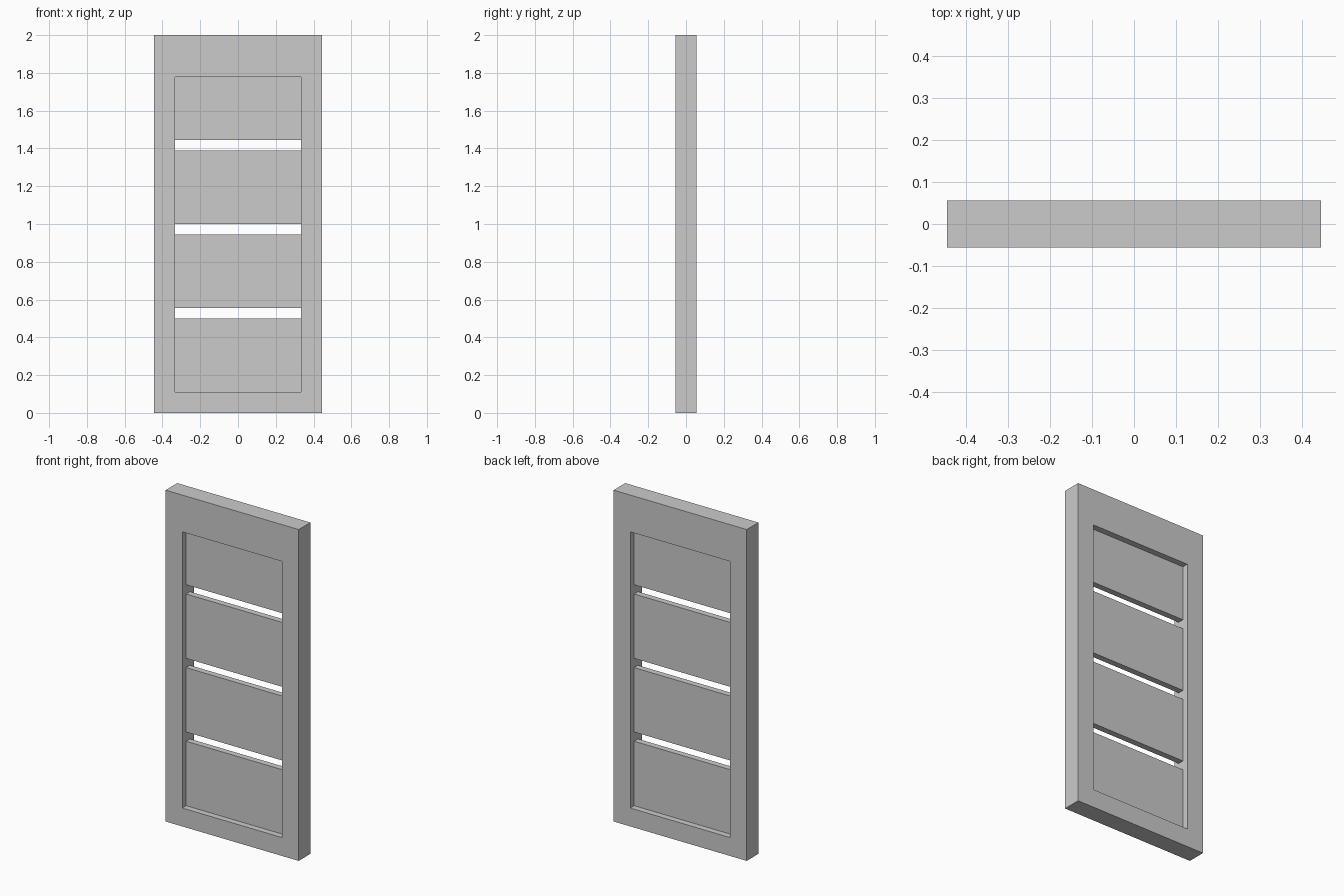
import bpy
import bmesh

if "Cube" in bpy.data.objects:
    bpy.data.objects.remove(bpy.data.objects["Cube"])

U = 1 / 18                      # the door sits on a grid of 36 units in height
HALF_W, HEIGHT, HALF_D = 8 * U, 36 * U, U
OPEN_X, OPEN_Z0, OPEN_Z1 = 6 * U, 2 * U, 32 * U
PANEL_T = 2 * U / 3


def finish(bm, name):
    bmesh.ops.recalc_face_normals(bm, faces=bm.faces)
    mesh = bpy.data.meshes.new(name)
    bm.to_mesh(mesh)
    bm.free()
    obj = bpy.data.objects.new(name, mesh)
    bpy.context.collection.objects.link(obj)
    return obj


def rectangle(bm, half_x, z0, z1, y):
    return [bm.verts.new((x, y, z)) for x, z in
            ((-half_x, z0), (half_x, z0), (half_x, z1), (-half_x, z1))]


def extrude_depth(bm, depth):
    geom = bmesh.ops.extrude_face_region(bm, geom=bm.faces[:], use_keep_orig=True)["geom"]
    moved = [v for v in geom if isinstance(v, bmesh.types.BMVert)]
    bmesh.ops.translate(bm, verts=moved, vec=(0, depth, 0))


# Frame: one flat ring pushed through the door thickness
bm = bmesh.new()
outer = rectangle(bm, HALF_W, 0, HEIGHT, -HALF_D)
inner = rectangle(bm, OPEN_X, OPEN_Z0, OPEN_Z1, -HALF_D)
for i in range(4):
    j = (i + 1) % 4
    bm.faces.new((outer[i], outer[j], inner[j], inner[i]))
extrude_depth(bm, 2 * HALF_D)
finish(bm, "door_frame")

# Four recessed panels separated by narrow open slots
for n, (z0, z1) in enumerate(((2, 9), (10, 17), (18, 25), (26, 32)), 1):
    bm = bmesh.new()
    bm.faces.new(rectangle(bm, OPEN_X, z0 * U, z1 * U, -PANEL_T / 2))
    extrude_depth(bm, PANEL_T)
    finish(bm, f"door_panel_{n}")
